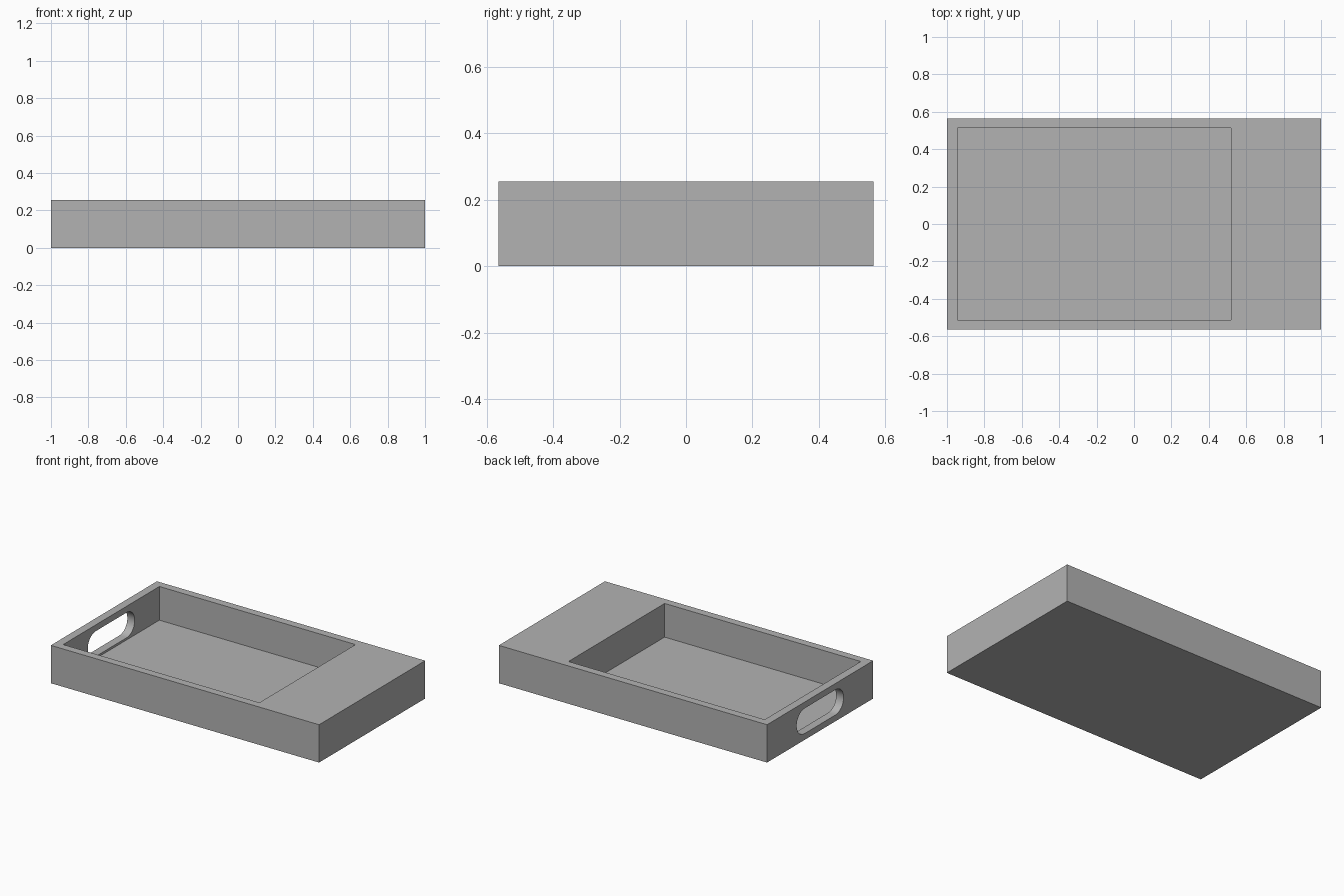
import bpy
import bmesh
from math import pi, cos, sin

cube = bpy.data.objects.get("Cube")
if cube:
    bpy.data.objects.remove(cube, do_unlink=True)

LENGTH, WIDTH, HEIGHT = 2.0, 1.13, 0.255
FLOOR = 0.028
SLOT_HALF, SLOT_RADIUS = 0.25, 0.085

grey = bpy.data.materials.new("plain_grey")
grey.use_nodes = True
colour = (0.45, 0.45, 0.45, 1)
grey.diffuse_color = colour
grey.node_tree.nodes["Principled BSDF"].inputs["Base Color"].default_value = colour


def prism(name, outline, offset):
    """Extrude a closed outline along an offset vector."""
    bm = bmesh.new()
    face = bm.faces.new([bm.verts.new(p) for p in outline])
    result = bmesh.ops.extrude_face_region(bm, geom=[face])
    moved = [v for v in result["geom"] if isinstance(v, bmesh.types.BMVert)]
    bmesh.ops.translate(bm, verts=moved, vec=offset)
    bmesh.ops.recalc_face_normals(bm, faces=bm.faces)
    mesh = bpy.data.meshes.new(name)
    bm.to_mesh(mesh)
    bm.free()
    mesh.materials.append(grey)
    obj = bpy.data.objects.new(name, mesh)
    bpy.context.collection.objects.link(obj)
    return obj


def block(name, x0, x1, y, z0, z1):
    outline = [(x0, -y, z0), (x1, -y, z0), (x1, y, z0), (x0, y, z0)]
    return prism(name, outline, (0, 0, z1 - z0))


# Solid tray body
tray = block("tray_body", -LENGTH / 2, LENGTH / 2, WIDTH / 2, 0, HEIGHT)

# Recess, set towards one end
recess = block("recess_cutter", -0.945, 0.518, 0.512, FLOOR, HEIGHT + 0.1)

# Rounded hand slot through the thin end wall
slot_outline = []
for side in (1, -1):
    for i in range(17):
        a = side * pi / 2 - pi / 2 + pi * i / 16 - pi / 2 * side
        a = -pi / 2 + pi * i / 16 + (0 if side == 1 else pi)
        slot_outline.append((-1.1,
                             side * (SLOT_HALF - SLOT_RADIUS) + SLOT_RADIUS * cos(a),
                             HEIGHT / 2 + SLOT_RADIUS * sin(a)))
slot = prism("slot_cutter", slot_outline, (0.3, 0, 0))

# Cut the recess and slot, then discard the cutters
bpy.context.view_layer.objects.active = tray
tray.select_set(True)
for cutter in (recess, slot):
    cut = tray.modifiers.new(cutter.name, "BOOLEAN")
    cut.operation = "DIFFERENCE"
    cut.solver = "EXACT"
    cut.object = cutter
    bpy.ops.object.modifier_apply(modifier=cut.name)
    bpy.data.objects.remove(cutter, do_unlink=True)

# Smooth slot ends with crisp edges elsewhere
bpy.ops.object.shade_smooth_by_angle(angle=pi / 6)
